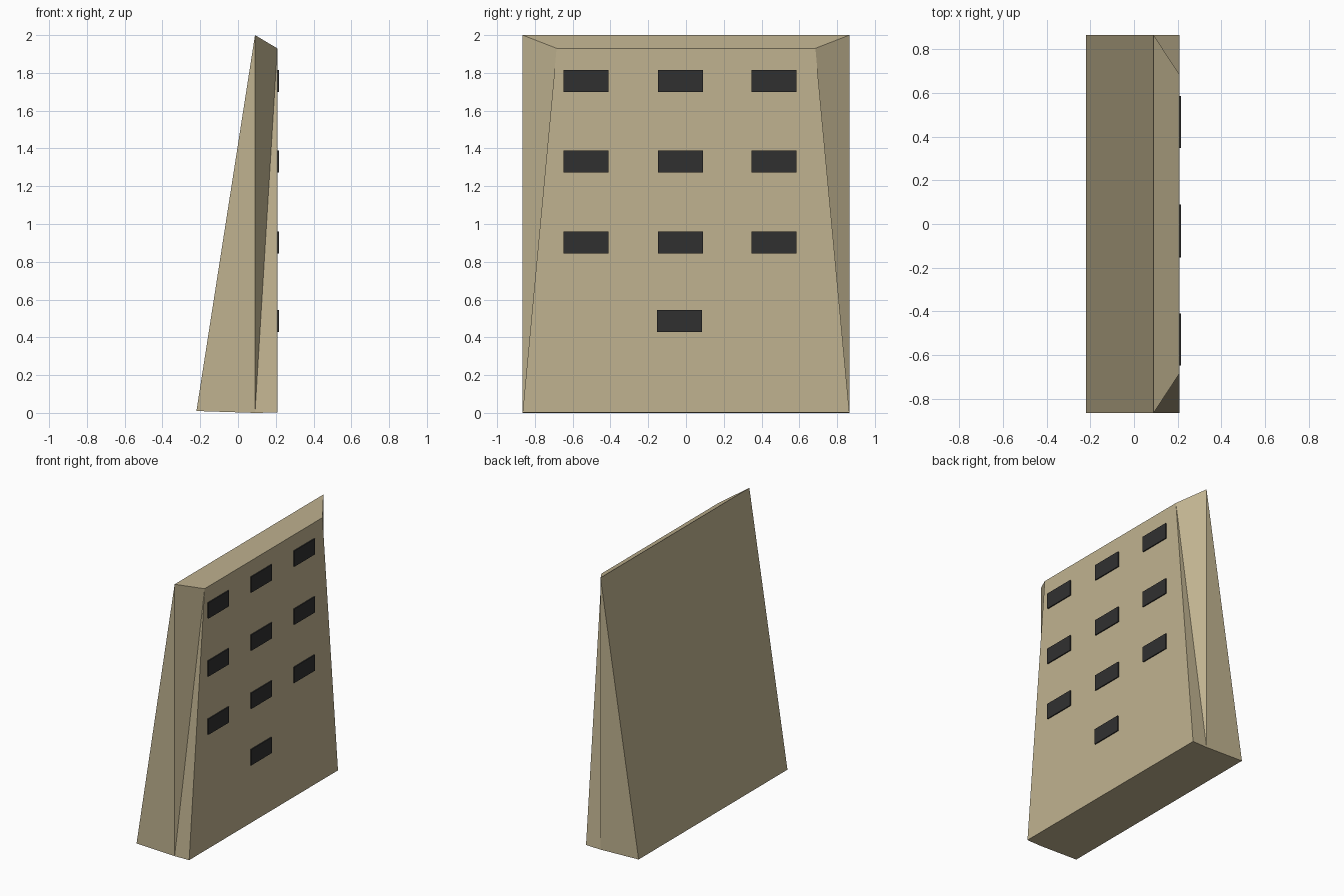
import bpy
import bmesh

if "Cube" in bpy.data.objects:
    bpy.data.objects.remove(bpy.data.objects["Cube"])


def material(name, rgb):
    mat = bpy.data.materials.new(name)
    mat.diffuse_color = (*rgb, 1)
    mat.use_nodes = True
    mat.node_tree.nodes["Principled BSDF"].inputs["Base Color"].default_value = mat.diffuse_color
    return mat


def add_object(name, bm, mat):
    bmesh.ops.recalc_face_normals(bm, faces=bm.faces)
    mesh = bpy.data.meshes.new(name)
    bm.to_mesh(mesh)
    bm.free()
    mesh.materials.append(mat)
    obj = bpy.data.objects.new(name, mesh)
    bpy.context.collection.objects.link(obj)
    return obj


tan = material("tan_plastic", (0.53, 0.45, 0.28))
dark = material("dark_plastic", (0.03, 0.03, 0.03))

# Wedge body: side profile as (x, z, half width), mirrored across y
profile = [(-0.22, 0.01, 0.865), (0.09, 0.0, 0.865), (0.208, 0.002, 0.865),
           (0.208, 1.93, 0.685), (0.09, 2.0, 0.865)]
bm = bmesh.new()
left, right = [[bm.verts.new((x, s * w, z)) for x, z, w in profile] for s in (-1, 1)]
n = len(profile)
for i in range(n):
    j = (i + 1) % n
    bm.faces.new((left[i], left[j], right[j], right[i]))
for side in (left, right):
    back, base, front_base, front_top, top = side
    bm.faces.new((back, base, top))               # flat triangular cheek
    bm.faces.new((base, front_base, front_top))   # tapered bevel
    bm.faces.new((base, front_top, top))
add_object("wedge_body", bm, tan)


# Raised keys: three rows of three, plus a single bottom key
def add_key(name, y, z):
    bm = bmesh.new()
    bmesh.ops.create_cube(bm, size=1)
    bmesh.ops.scale(bm, vec=(0.014, 0.238, 0.116), verts=bm.verts)
    obj = add_object(name, bm, dark)
    obj.location = (0.209, y, z)


for r, z in enumerate((1.757, 1.33, 0.902)):
    for c, y in enumerate((-0.53, -0.03, 0.467)):
        add_key(f"key_{r + 1}_{c + 1}", y, z)
add_key("key_bottom", -0.035, 0.487)
